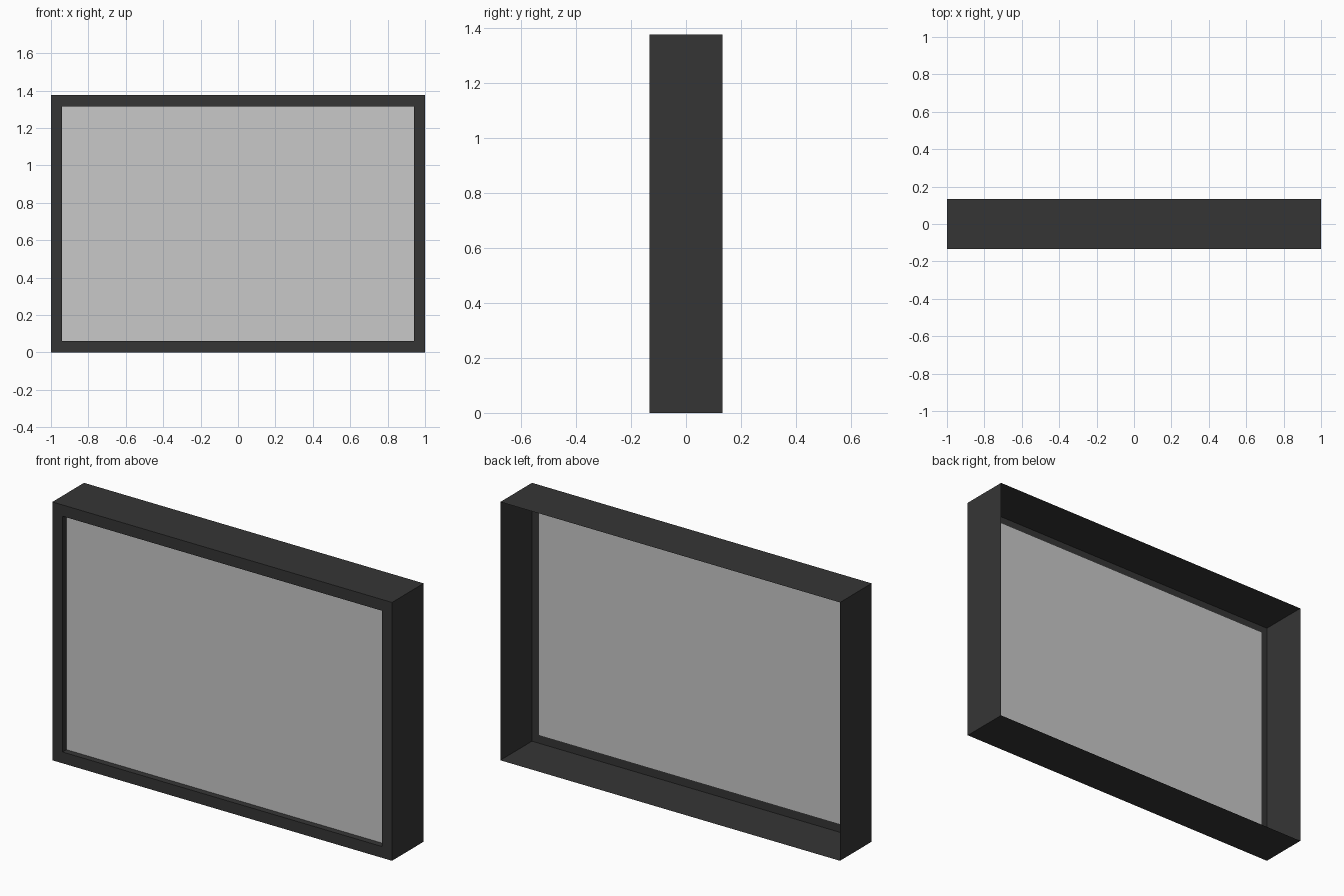
import bpy
import bmesh

WIDTH, HEIGHT, DEPTH = 2.0, 1.375, 0.266
BORDER, RECESS = 0.06, 0.033

cube = bpy.data.objects.get("Cube")
if cube:
    bpy.data.objects.remove(cube, do_unlink=True)


def make_material(name, rgb):
    mat = bpy.data.materials.new(name)
    mat.use_nodes = True
    colour = (*rgb, 1.0)
    mat.diffuse_color = colour
    mat.node_tree.nodes["Principled BSDF"].inputs["Base Color"].default_value = colour
    return mat


def rectangle(bm, inset, y):
    """Four corners of an upright rectangle, inset from the outer size."""
    x, low, high = WIDTH / 2 - inset, inset, HEIGHT - inset
    return [bm.verts.new(p) for p in ((-x, y, low), (x, y, low), (x, y, high), (-x, y, high))]


def finish(bm, name, mat):
    mesh = bpy.data.meshes.new(name)
    bm.to_mesh(mesh)
    bm.free()
    mesh.materials.append(mat)
    obj = bpy.data.objects.new(name, mesh)
    bpy.context.collection.objects.link(obj)
    return obj


charcoal = make_material("charcoal", (0.036, 0.036, 0.036))
light_grey = make_material("light grey", (0.58, 0.58, 0.58))
front = -DEPTH / 2

# Frame: open-backed thin shell, flat front border and short return to the panel
bm = bmesh.new()
sections = [(0, -front), (0, front), (BORDER, front), (BORDER, front + RECESS)]
rings = [rectangle(bm, inset, y) for inset, y in sections]
for a, b in zip(rings, rings[1:]):
    for i in range(4):
        j = (i + 1) % 4
        bm.faces.new((a[i], b[i], b[j], a[j]))
finish(bm, "frame", charcoal)

# Panel: flat sheet closing the recess, facing the front
bm = bmesh.new()
bm.faces.new(rectangle(bm, BORDER, front + RECESS))
finish(bm, "panel", light_grey)
